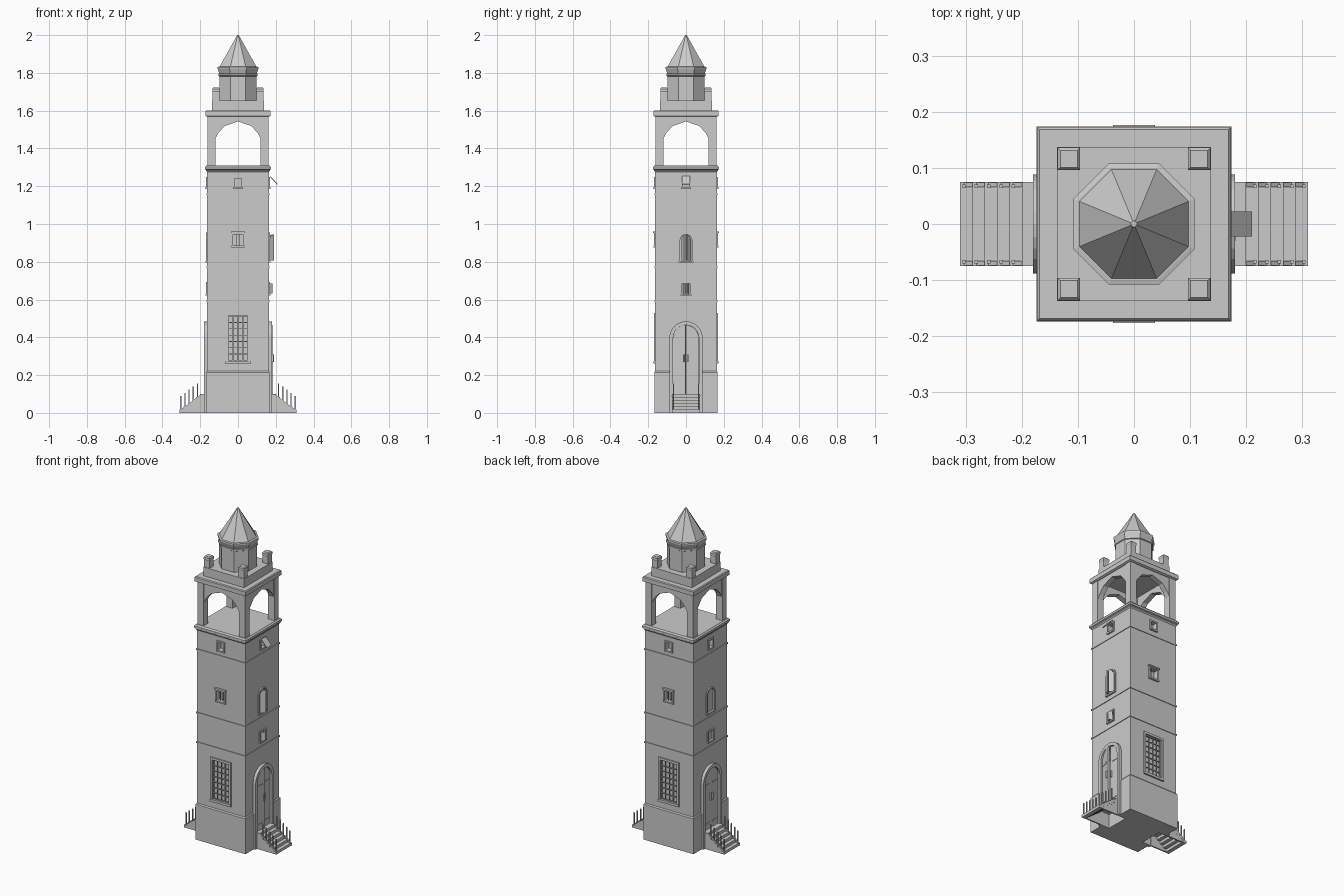
import bpy, bmesh, math
from mathutils import Matrix, Vector

if "Cube" in bpy.data.objects:
    bpy.data.objects.remove(bpy.data.objects["Cube"])

def finish(name, bm, M=None):
    if M is not None:
        bm.transform(M)
    bmesh.ops.recalc_face_normals(bm, faces=bm.faces)
    me = bpy.data.meshes.new(name)
    bm.to_mesh(me)
    bm.free()
    ob = bpy.data.objects.new(name, me)
    bpy.context.collection.objects.link(ob)
    return ob

def side(k):
    # 0 front, 1 right, 2 back, 3 left
    return Matrix.Rotation(k * math.pi / 2, 4, 'Z')

def prism(name, pts, d0, d1, k=0, extra=None):
    # extrude a (u, z) profile between depths d0 and d1 of wall k
    bm = bmesh.new()
    a = [bm.verts.new((u, -d0, z)) for u, z in pts]
    b = [bm.verts.new((u, -d1, z)) for u, z in pts]
    bm.faces.new(a)
    bm.faces.new(b[::-1])
    n = len(pts)
    for i in range(n):
        j = (i + 1) % n
        bm.faces.new((a[i], a[j], b[j], b[i]))
    return finish(name, bm, side(k) @ extra if extra else side(k))

def rect(u0, u1, z0, z1):
    return [(u0, z0), (u0, z1), (u1, z1), (u1, z0)]

def box(name, u0, u1, z0, z1, d0, d1, k=0, extra=None):
    return prism(name, rect(u0, u1, z0, z1), d0, d1, k, extra)

def arch(hw, z0, z1, n=12):
    c = z1 - hw
    top = [(-hw * math.cos(math.pi * i / n), c + hw * math.sin(math.pi * i / n)) for i in range(n + 1)]
    return [(-hw, z0)] + top + [(hw, z0)]

def stack(name, rings, sides, loc=(0, 0)):
    # loft regular polygons given as (half width, z)
    bm = bmesh.new()
    loops = []
    for r, z in rings:
        R = r / math.cos(math.pi / sides)
        loops.append([bm.verts.new((loc[0] + R * math.cos((i + .5) * math.tau / sides),
                                    loc[1] + R * math.sin((i + .5) * math.tau / sides), z)) for i in range(sides)])
    for p, q in zip(loops, loops[1:]):
        for i in range(sides):
            j = (i + 1) % sides
            bm.faces.new((p[i], p[j], q[j], q[i]))
    bm.faces.new(loops[0][::-1])
    bm.faces.new(loops[-1])
    return finish(name, bm)

def hinge(u, d, deg):
    p = Vector((u, -d, 0))
    return Matrix.Translation(p) @ Matrix.Rotation(math.radians(deg), 4, 'Z') @ Matrix.Translation(-p)

# tower shaft with plinth, string courses and cornice
W = .163
rings = [(.168, 0), (.168, .215), (W, .222)]
for z in (.592, .772, 1.158):
    rings += [(W, z - .004), (.167, z - .004), (.167, z + .004), (W, z + .004)]
rings += [(W, 1.275), (.169, 1.282), (.169, 1.287), (.174, 1.29), (.174, 1.302), (.167, 1.31)]
shaft = stack("tower_shaft", rings, 4)

# openings: name, profile function, half width, bottom, top, wall list, recess depth, frame width
box_prof = lambda hw, z0, z1: rect(-hw, hw, z0, z1)
openings = [
    ("door", arch, .068, 0, .465, (1, 3), .12, .02),
    ("lattice_window", box_prof, .056, .275, .515, (0, 2), .145, .014),
    ("small_window", box_prof, .026, .885, .945, (0, 2), .14, .009),
    ("attic_window", box_prof, .018, 1.195, 1.24, (0, 1, 2, 3), .14, .009),
    ("arched_window", arch, .031, .805, .945, (1, 3), .135, .009),
    ("stair_window", box_prof, .022, .63, .685, (1, 3), .14, .008),
]
cutters = []
for name, f, hw, z0, z1, walls, dep, fw in openings:
    for k in walls:
        low = z0 - .05 if name == "door" else z0
        cutters.append(prism("cutter", f(hw, low, z1), dep, .2, k))
        # surround with sill
        out = .18 if name == "door" else .170
        prism(name + "_frame", f(hw + fw, z0, z1 + fw) + f(hw, z0, z1)[::-1], .155, out, k)
        if name != "door":
            box(name + "_sill", -hw - fw, hw + fw, z0 - fw, z0, .155, out + .003, k)
for c in cutters:
    m = shaft.modifiers.new("cut", 'BOOLEAN')
    m.object, m.operation, m.solver = c, 'DIFFERENCE', 'EXACT'
bpy.context.view_layer.objects.active = shaft
for m in list(shaft.modifiers):
    bpy.ops.object.modifier_apply(modifier=m.name)
for c in cutters:
    bpy.data.objects.remove(c)

# lattice bars on front and back
for k in (0, 2):
    for i in range(5):
        u = -.053 + i * .0265
        box("lattice_upright", u - .002, u + .002, .275, .515, .158, .163, k)
    for i in range(8):
        z = .278 + i * .0334
        box("lattice_crossbar", -.056, .056, z - .002, z + .002, .157, .162, k)
    # hood and bars of the small windows
    box("small_window_hood", -.037, .037, .952, .96, .16, .176, k)
    for u in (-.009, .009):
        box("small_window_bar", u - .0015, u + .0015, .885, .945, .155, .158, k)

# doors, leaves and stairs on right and left
for k in (1, 3):
    prof = arch(.067, .1, .464)
    half_l = [p for p in prof if p[0] < -.001] + [(-.001, .464), (-.001, .1)]
    half_r = [(-u, z) for u, z in half_l]
    ajar = 14 if k == 1 else 0
    for s, prof_h, ang in ((-1, half_l, -ajar), (1, half_r, 0)):
        E = hinge(s * .067, .165, ang)
        prism("door_leaf", prof_h, .158, .168, k, E)
        for z in (.135, .37):
            box("door_strap", *sorted((s * .064, s * .015)), z - .004, z + .004, .166, .171, k, E)
        box("door_handle", *sorted((s * .006, s * .012)), .27, .31, .166, .176, k, E)
    # landing, treads, side stringers and rail posts
    box("landing", -.0675, .0675, .085, .1, .12, .182, k)
    n, run, rise = 6, .022, .1 / 6
    zig = [(.178, 0)]
    for i in range(n):
        d1 = .31 - i * run
        box("tread", -.075, .075, i * rise, (i + 1) * rise, d1 - run - .003, d1, k)
        if i < 5:
            for s in (-1, 1):
                u, d = s * .067, d1 - .007
                box("rail_post", u - .003, u + .003, (i + 1) * rise, (i + 1) * rise + .073, d - .003, d + .003, k)
    for s in (-1, 1):
        bm = bmesh.new()
        tri = [(.176, 0), (.309, 0), (.309, .012), (.2, .095), (.176, .095)]
        u0, u1 = sorted((s * .074, s * .066))
        a = [bm.verts.new((u0, -d, z)) for d, z in tri]
        b = [bm.verts.new((u1, -d, z)) for d, z in tri]
        bm.faces.new(a)
        bm.faces.new(b)
        for i in range(5):
            j = (i + 1) % 5
            bm.faces.new((a[i], a[j], b[j], b[i]))
        finish("stair_stringer", bm, side(k))

# arched and stair window shutters, open on the right wall only
prof = arch(.03, .806, .944)
half_l = [p for p in prof if p[0] < -.001] + [(0, .944), (0, .806)]
half_r = [(-u, z) for u, z in half_l]
for k in (1, 3):
    on = k == 1
    prism("arched_shutter", half_l, .155, .162, k, hinge(-.03, .168, -60 if on else 0))
    prism("arched_shutter", half_r, .155, .162, k, hinge(.03, .168, 50 if on else 0))
    for s in (-1, 1):
        box("stair_window_shutter", *sorted((s * .021, s * .001)), .632, .684, .156, .162, k,
            hinge(s * .021, .168, s * 60 if on else 0))
# propped top-hung hatch
box("attic_hatch", -.022, .022, 1.195, 1.252, .168, .173, 1,
    Matrix.Translation((0, -.17, 1.252)) @ Matrix.Rotation(math.radians(-42), 4, 'X') @ Matrix.Translation((0, .17, -1.252)))

# belfry: corner posts, arch panels and capping slab
for sx in (-1, 1):
    for sy in (-1, 1):
        stack("belfry_post", [(.021, 1.305), (.021, 1.575)], 4, (sx * .14, sy * .14))
        stack("corner_pinnacle", [(.018, 1.65), (.018, 1.7), (.02, 1.703), (.02, 1.716), (.015, 1.722)], 4,
              (sx * .116, sy * .116))
curve = [(-.119, 1.45), (-.105, 1.48), (-.072, 1.518), (0, 1.543)]
curve += [(-u, z) for u, z in curve[-2::-1]]
for k in range(4):
    prism("belfry_arch", [(-.12, 1.575), (-.12, 1.45)] + curve[1:-1] + [(.12, 1.45), (.12, 1.575)], .125, .157, k)
stack("belfry_slab", [(.163, 1.568), (.172, 1.572), (.172, 1.597), (.168, 1.602)], 4)
stack("lantern_base", [(.137, 1.6), (.137, 1.655)], 4)

# octagonal lantern and spire
stack("lantern", [(.099, 1.65), (.099, 1.782), (.104, 1.785), (.104, 1.795), (.099, 1.797),
                  (.108, 1.822), (.108, 1.831), (.1, 1.833)], 8)
stack("spire_roof", [(.099, 1.83), (.007, 1.995), (.005, 2.0)], 8)
